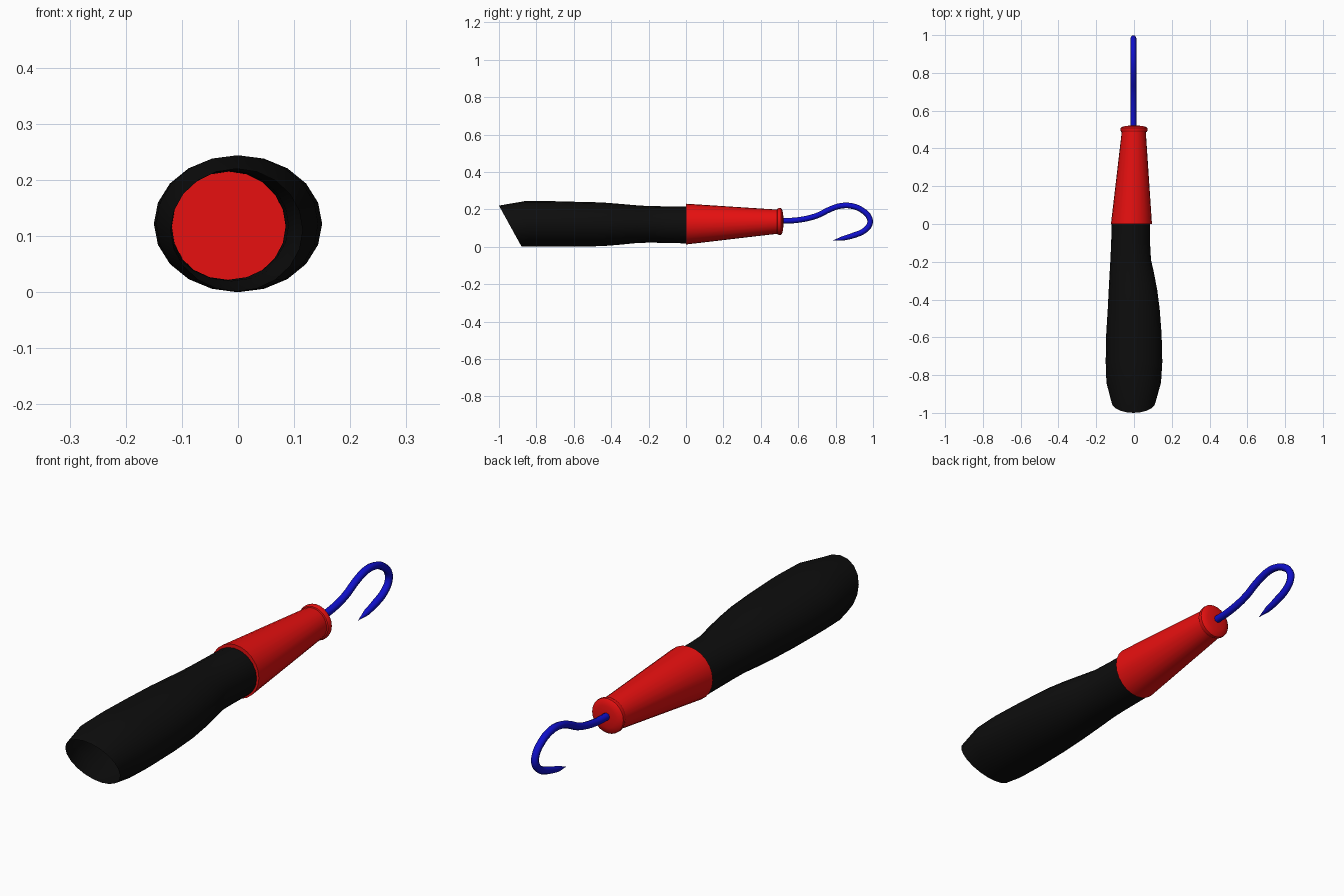
import bpy, bmesh, math

cube = bpy.data.objects.get("Cube")
if cube:
    bpy.data.objects.remove(cube, do_unlink=True)


def material(name, rgb):
    m = bpy.data.materials.new(name)
    m.use_nodes = True
    m.diffuse_color = (*rgb, 1)
    m.node_tree.nodes["Principled BSDF"].inputs["Base Color"].default_value = (*rgb, 1)
    return m


black = material("black rubber", (0.004, 0.004, 0.004))
red = material("red plastic", (0.8, 0.005, 0.005))
blue = material("blue metal", (0.005, 0.005, 0.6))


def smooth(obj, degrees):
    bpy.ops.object.select_all(action="DESELECT")
    obj.select_set(True)
    bpy.context.view_layer.objects.active = obj
    bpy.ops.object.shade_smooth_by_angle(angle=math.radians(degrees))


def loft(name, sections, sides, mat, capped):
    """Skin elliptical sections given as (y, left x, right x, bottom z, top z, slant in y)."""
    bm = bmesh.new()
    rings = []
    for y, x0, x1, z0, z1, slant in sections:
        ring = []
        for i in range(sides):
            a = math.tau * i / sides
            c, s = math.cos(a), math.sin(a)
            ring.append(bm.verts.new(((x0 + x1) / 2 + (x1 - x0) / 2 * c,
                                      y - slant * s,
                                      (z0 + z1) / 2 + (z1 - z0) / 2 * s)))
        rings.append(ring)
    for a, b in zip(rings, rings[1:]):
        for i in range(sides):
            j = (i + 1) % sides
            bm.faces.new((a[i], b[i], b[j], a[j]))
    if capped:
        bm.faces.new(rings[0])
        bm.faces.new(rings[-1])
    bmesh.ops.recalc_face_normals(bm, faces=bm.faces)
    mesh = bpy.data.meshes.new(name)
    bm.to_mesh(mesh)
    bm.free()
    mesh.materials.append(mat)
    obj = bpy.data.objects.new(name, mesh)
    bpy.context.collection.objects.link(obj)
    smooth(obj, 40)
    return obj


# Hollow grip with a slanted open end
loft("handle_grip", [
    (-0.94, -0.12, 0.115, 0.002, 0.22, 0.06),
    (-0.84, -0.146, 0.143, 0.0, 0.244, 0.02),
    (-0.73, -0.15, 0.15, 0.0, 0.244, 0),
    (-0.58, -0.147, 0.146, 0.001, 0.24, 0),
    (-0.45, -0.139, 0.136, 0.003, 0.237, 0),
    (-0.35, -0.134, 0.123, 0.011, 0.229, 0),
    (-0.26, -0.129, 0.106, 0.02, 0.221, 0),
    (-0.19, -0.125, 0.09, 0.022, 0.217, 0),
    (-0.1, -0.121, 0.085, 0.02, 0.216, 0),
    (0.0, -0.118, 0.085, 0.018, 0.215, 0),
], 20, black, False)

# Tapered collar
loft("collar", [
    (0.0, -0.122, 0.095, 0.012, 0.23, 0),
    (0.495, -0.064, 0.062, 0.07, 0.198, 0),
], 24, red, True)


# Round rim and shallow dome at the collar tip
def disc(y, r):
    return (y, -r, r, 0.135 - r, 0.135 + r, 0)


loft("collar_rim", [disc(0.485, 0.06), disc(0.488, 0.068), disc(0.498, 0.072),
                    disc(0.508, 0.071), disc(0.514, 0.064), disc(0.519, 0.045),
                    disc(0.521, 0.02)], 24, red, True)

# Bent wire hook with a tapered point
path = [(0.505, 0.138), (0.6, 0.143), (0.7, 0.166), (0.77, 0.2), (0.83, 0.219),
        (0.89, 0.217), (0.945, 0.193), (0.98, 0.155), (0.982, 0.12), (0.955, 0.087),
        (0.9, 0.062), (0.84, 0.045), (0.785, 0.033)]
curve = bpy.data.curves.new("hook", "CURVE")
curve.dimensions = "3D"
curve.bevel_depth = 0.015
curve.bevel_resolution = 2
curve.resolution_u = 4
curve.use_fill_caps = True
spline = curve.splines.new("BEZIER")
spline.bezier_points.add(len(path) - 1)
for i, (p, (y, z)) in enumerate(zip(spline.bezier_points, path)):
    p.co = (-0.003, y, z)
    p.handle_left_type = p.handle_right_type = "AUTO"
    p.radius = 0.05 if i == len(path) - 1 else 0.8 if i == len(path) - 2 else 1
curve.materials.append(blue)
hook = bpy.data.objects.new("hook", curve)
bpy.context.collection.objects.link(hook)
bpy.ops.object.select_all(action="DESELECT")
hook.select_set(True)
bpy.context.view_layer.objects.active = hook
bpy.ops.object.convert(target="MESH")
smooth(bpy.context.view_layer.objects.active, 50)
